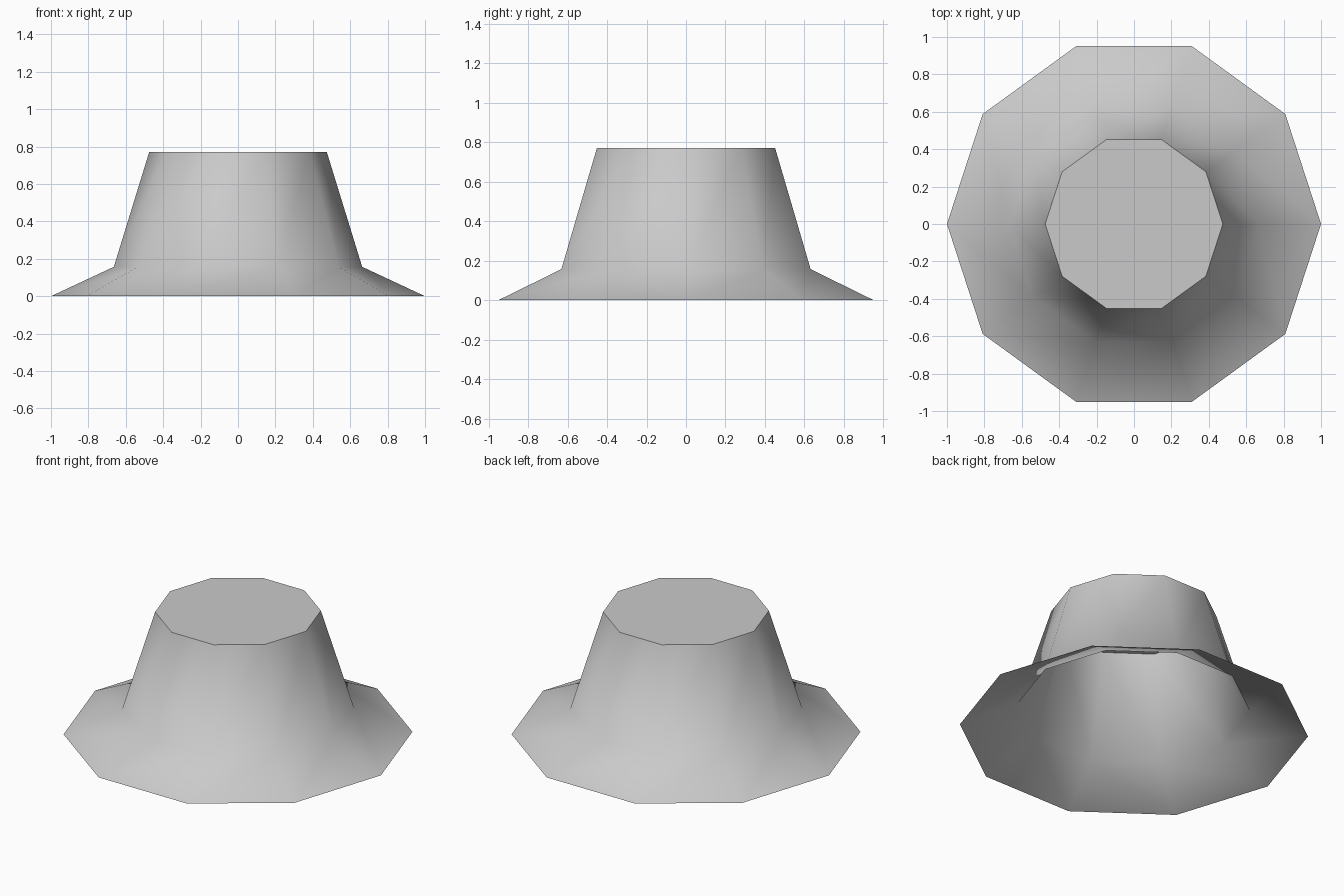
import bpy, bmesh, math

cube = bpy.data.objects.get("Cube")
if cube:
    bpy.data.objects.remove(cube, do_unlink=True)

SIDES = 10
# Radius and height of each ring: brim edge, crown base, crown top
PROFILE = [(1.0, 0.0), (0.664, 0.157), (0.475, 0.77)]

grey = bpy.data.materials.new("plain_grey")
grey.use_nodes = True
colour = (0.59, 0.59, 0.59, 1)
grey.diffuse_color = colour
grey.node_tree.nodes["Principled BSDF"].inputs["Base Color"].default_value = colour

# Open-bottomed shell: sloping brim and tapered crown
bm = bmesh.new()
rings = []
for radius, height in PROFILE:
    angles = [math.tau * i / SIDES for i in range(SIDES)]
    rings.append([bm.verts.new((radius * math.cos(a), radius * math.sin(a), height))
                  for a in angles])
for low, high in zip(rings, rings[1:]):
    for i in range(SIDES):
        j = (i + 1) % SIDES
        bm.faces.new((low[i], low[j], high[j], high[i]))

# Flat crown top
bm.faces.new(rings[-1])

mesh = bpy.data.meshes.new("hat")
bm.to_mesh(mesh)
bm.free()
mesh.materials.append(grey)
hat = bpy.data.objects.new("hat", mesh)
bpy.context.collection.objects.link(hat)

# Smooth sides with a crisp rim around the top
bpy.ops.object.select_all(action='DESELECT')
hat.select_set(True)
bpy.context.view_layer.objects.active = hat
bpy.ops.object.shade_smooth_by_angle(angle=math.radians(60))
